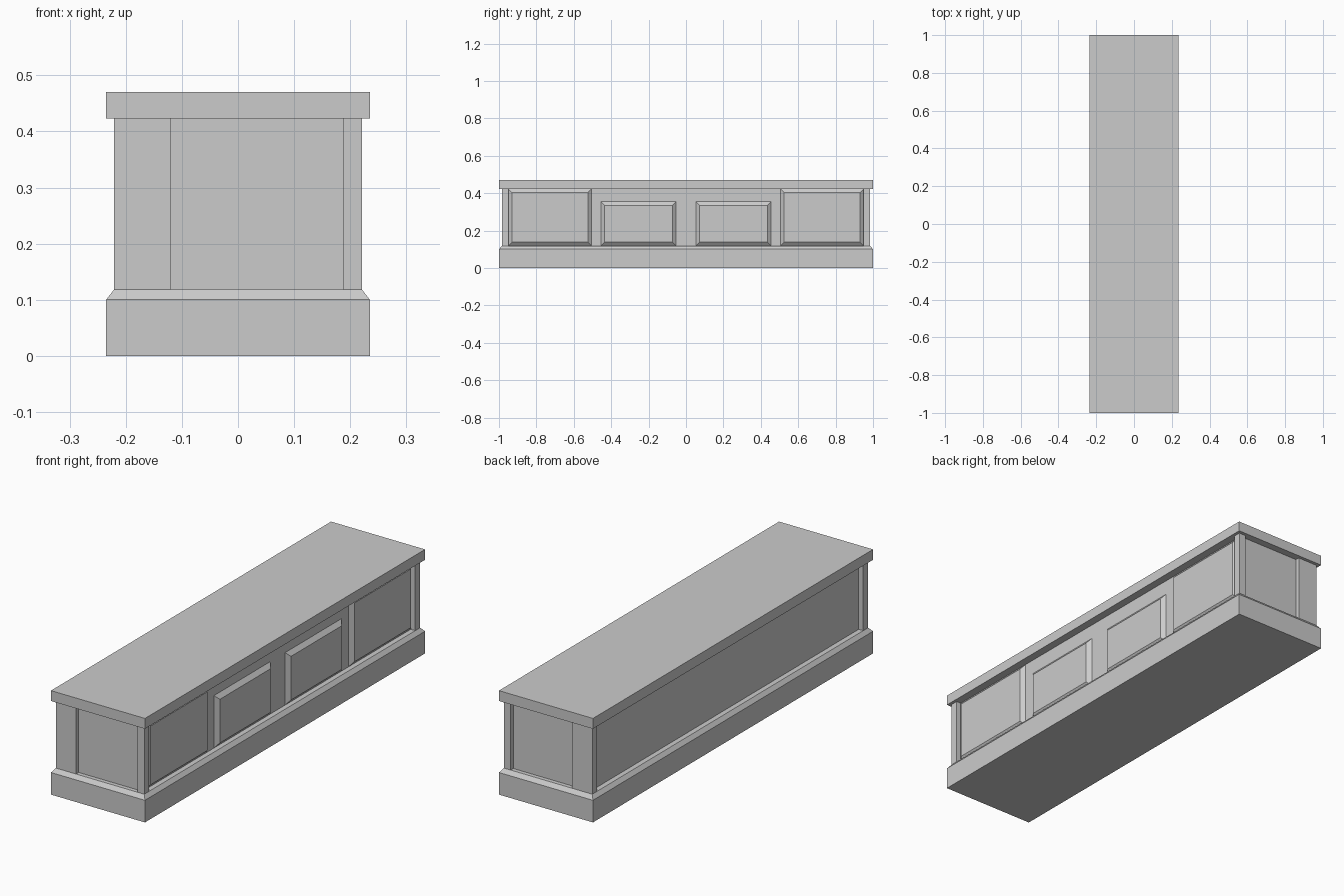
import bpy, bmesh

if "Cube" in bpy.data.objects:
    bpy.data.objects.remove(bpy.data.objects["Cube"])


def mesh_object(name, bm):
    bmesh.ops.recalc_face_normals(bm, faces=bm.faces)
    mesh = bpy.data.meshes.new(name)
    bm.to_mesh(mesh)
    bm.free()
    obj = bpy.data.objects.new(name, mesh)
    bpy.context.collection.objects.link(obj)
    return obj


def loft(name, rings):
    """Closed solid through a stack of four-cornered rings."""
    bm = bmesh.new()
    loops = [[bm.verts.new(p) for p in ring] for ring in rings]
    bm.faces.new(loops[0])
    bm.faces.new(loops[-1])
    for a, b in zip(loops, loops[1:]):
        for i in range(4):
            j = (i + 1) % 4
            bm.faces.new((a[i], a[j], b[j], b[i]))
    return mesh_object(name, bm)


def flat_ring(x0, x1, y0, y1, z):
    return [(x0, y0, z), (x1, y0, z), (x1, y1, z), (x0, y1, z)]


def side_ring(x, y0, y1, z0, z1):
    return [(x, y0, z0), (x, y1, z0), (x, y1, z1), (x, y0, z1)]


def box(name, x0, x1, y0, y1, z0, z1):
    return loft(name, [flat_ring(x0, x1, y0, y1, z0), flat_ring(x0, x1, y0, y1, z1)])


def raised_panel(name, y0, y1, z0, z1, slope=0.02):
    """Panel on the +x face with sloped borders."""
    return loft(name, [side_ring(FACE_X, y0, y1, z0, z1),
                       side_ring(FACE_X + 0.016, y0 + slope, y1 - slope,
                                 z0 + slope, z1 - slope)])


W, L = 0.235, 1.0            # plinth and top half sizes
BW, BL = 0.221, 0.985        # post outer half sizes
FACE_X, FACE_Y = 0.198, 0.966  # recessed body half sizes
Z0, Z1 = 0.118, 0.423

# Plinth with sloped upper edge, and top slab
loft("plinth", [flat_ring(-W, W, -L, L, 0),
                flat_ring(-W, W, -L, L, 0.10),
                flat_ring(-BW, BW, -BL, BL, Z0)])
box("top_slab", -W, W, -L, L, Z1, 0.47)

# Recessed body
box("body", -FACE_X, FACE_X, -FACE_Y, FACE_Y, Z0, Z1)

# Corner posts: slim on the panelled side, wide on the plain side
for label, s in (("front", -1), ("back", 1)):
    y0, y1 = sorted((s * 0.95, s * BL))
    box(label + "_slim_post", 0.187, BW, y0, y1, Z0, Z1)
    box(label + "_wide_post", -BW, -0.12, y0, y1, Z0, Z1)

# Raised panels on the right side, mirrored about the middle
for label, s in (("front", -1), ("back", 1)):
    y0, y1 = sorted((s * 0.505, s * 0.95))
    raised_panel(label + "_tall_panel", y0, y1, Z0, Z1)
    y0, y1 = sorted((s * 0.053, s * 0.455))
    raised_panel(label + "_short_panel", y0, y1, Z0, 0.355)
